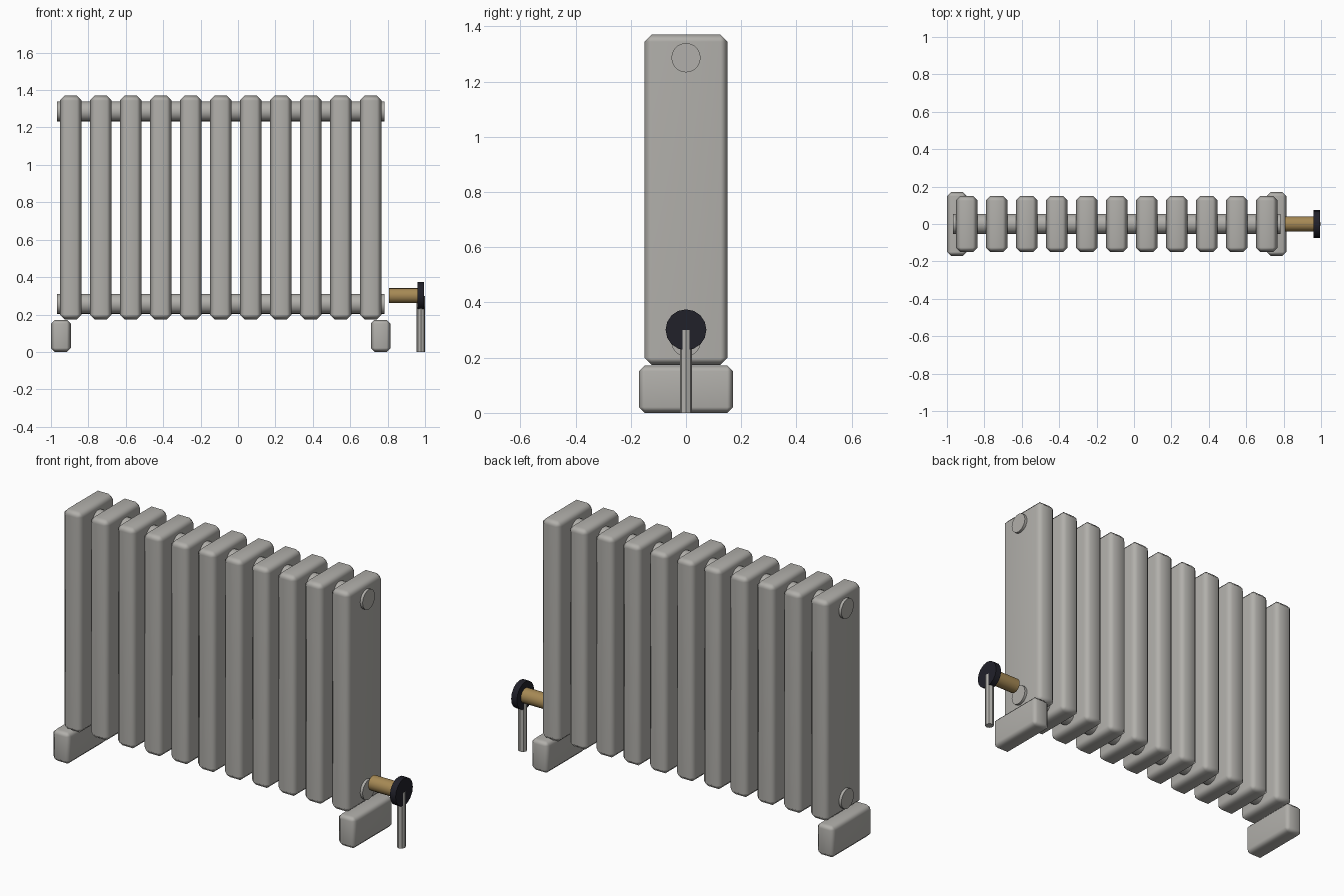
import bpy, math

if "Cube" in bpy.data.objects:
    bpy.data.objects.remove(bpy.data.objects["Cube"])


def material(name, rgb):
    m = bpy.data.materials.new(name)
    m.diffuse_color = (*rgb, 1)
    m.use_nodes = True
    m.node_tree.nodes["Principled BSDF"].inputs["Base Color"].default_value = m.diffuse_color
    return m


GREY = material("warm_grey_paint", (0.44, 0.43, 0.405))
BRASS = material("brass", (0.38, 0.25, 0.09))
BLACK = material("black_plastic", (0.015, 0.015, 0.023))

CX = -0.092    # middle of the radiator body
COLUMNS = 11
PITCH = 0.1604


def chamfered_box(name, centre, size, bevel, mat):
    """Box with one wide chamfer, softly shaded while the big faces stay flat."""
    bpy.ops.mesh.primitive_cube_add(size=1, location=centre)
    o = bpy.context.object
    o.name = name
    o.scale = size
    bpy.ops.object.transform_apply(location=False, rotation=False, scale=True)
    o.data.materials.append(mat)
    mod = o.modifiers.new("bevel", 'BEVEL')
    mod.width = bevel
    mod.segments = 1
    bpy.ops.object.modifier_apply(modifier=mod.name)
    bpy.ops.object.shade_smooth()
    o.modifiers.new("weighted_normals", 'WEIGHTED_NORMAL')
    return o


def rod(name, centre, radius, length, sides, mat, along_x=True):
    rot = (0, math.pi / 2, 0) if along_x else (0, 0, 0)
    bpy.ops.mesh.primitive_cylinder_add(vertices=sides, radius=radius,
                                        depth=length, location=centre, rotation=rot)
    o = bpy.context.object
    o.name = name
    o.data.materials.append(mat)
    bpy.ops.object.shade_smooth_by_angle(angle=math.radians(30))
    return o


# Upright columns
for i in range(COLUMNS):
    x = CX + (i - (COLUMNS - 1) / 2) * PITCH
    chamfered_box(f"column_{i + 1}", (x, 0, 0.772), (0.117, 0.302, 1.196), 0.026, GREY)

# Top and bottom connecting tubes
for name, z in (("bottom_tube", 0.257), ("top_tube", 1.286)):
    rod(name, (CX, 0, z), 0.053, 1.75, 20, GREY)

# Feet
for name, side in (("left_foot", -1), ("right_foot", 1)):
    chamfered_box(name, (CX + side * 0.855, 0, 0.086), (0.106, 0.34, 0.172), 0.021, GREY)

# Valve: brass body, black hand wheel, supply pipe to the floor
rod("valve_body", (0.885, 0, 0.301), 0.04, 0.156, 16, BRASS)
rod("valve_wheel", (0.978, 0, 0.301), 0.074, 0.034, 16, BLACK)
rod("supply_pipe", (0.9775, 0, 0.15), 0.0225, 0.3, 8, GREY, along_x=False)
